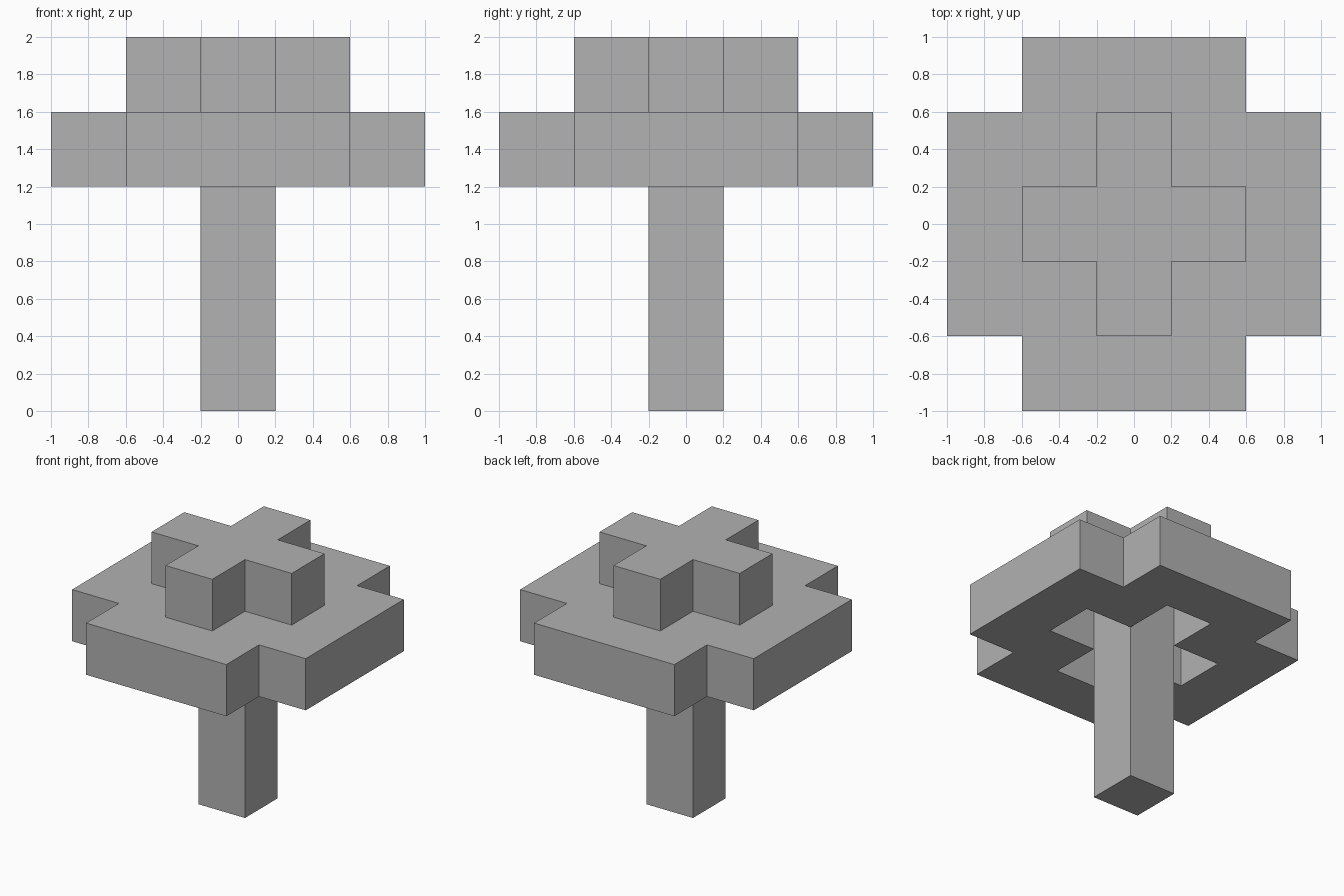
import bpy
import bmesh

default_cube = bpy.data.objects.get("Cube")
if default_cube:
    bpy.data.objects.remove(default_cube, do_unlink=True)

BLOCK = 0.4  # side of one building block

# One plain grey for the whole model
grey = bpy.data.materials.new("plain_grey")
grey.use_nodes = True
colour = (0.445, 0.445, 0.445, 1.0)
grey.diffuse_color = colour
grey.node_tree.nodes["Principled BSDF"].inputs["Base Color"].default_value = colour


def block_layer(name, cells, bottom, height):
    """Join square cells into one flat layer and extrude it upwards (in blocks)."""
    bm = bmesh.new()
    corners = {}

    def corner(i, j):
        if (i, j) not in corners:
            corners[i, j] = bm.verts.new(
                ((i - 0.5) * BLOCK, (j - 0.5) * BLOCK, bottom * BLOCK))
        return corners[i, j]

    for i, j in cells:
        bm.faces.new((corner(i, j), corner(i + 1, j),
                      corner(i + 1, j + 1), corner(i, j + 1)))
    base = bm.faces[:]
    top = bmesh.ops.extrude_face_region(bm, geom=base, use_keep_orig=True)["geom"]
    lifted = [v for v in top if isinstance(v, bmesh.types.BMVert)]
    bmesh.ops.translate(bm, verts=lifted, vec=(0, 0, height * BLOCK))
    bmesh.ops.recalc_face_normals(bm, faces=bm.faces[:])
    # Merge coplanar cell faces
    bmesh.ops.dissolve_limit(bm, angle_limit=0.01,
                             verts=bm.verts[:], edges=bm.edges[:])
    mesh = bpy.data.meshes.new(name)
    bm.to_mesh(mesh)
    bm.free()
    mesh.materials.append(grey)
    obj = bpy.data.objects.new(name, mesh)
    bpy.context.collection.objects.link(obj)
    return obj


# Plan shapes: a plus, and a square without corners that leaves the plus open
plus = [(i, j) for i in range(-1, 2) for j in range(-1, 2) if i * j == 0]
ring = [(i, j) for i in range(-2, 3) for j in range(-2, 3)
        if abs(i * j) < 4 and (i, j) not in plus]

# Trunk runs through the open middle of the crown up to the cap
block_layer("trunk", [(0, 0)], 0, 4)
block_layer("crown_ring", ring, 3, 1)
block_layer("crown_cap", plus, 4, 1)
